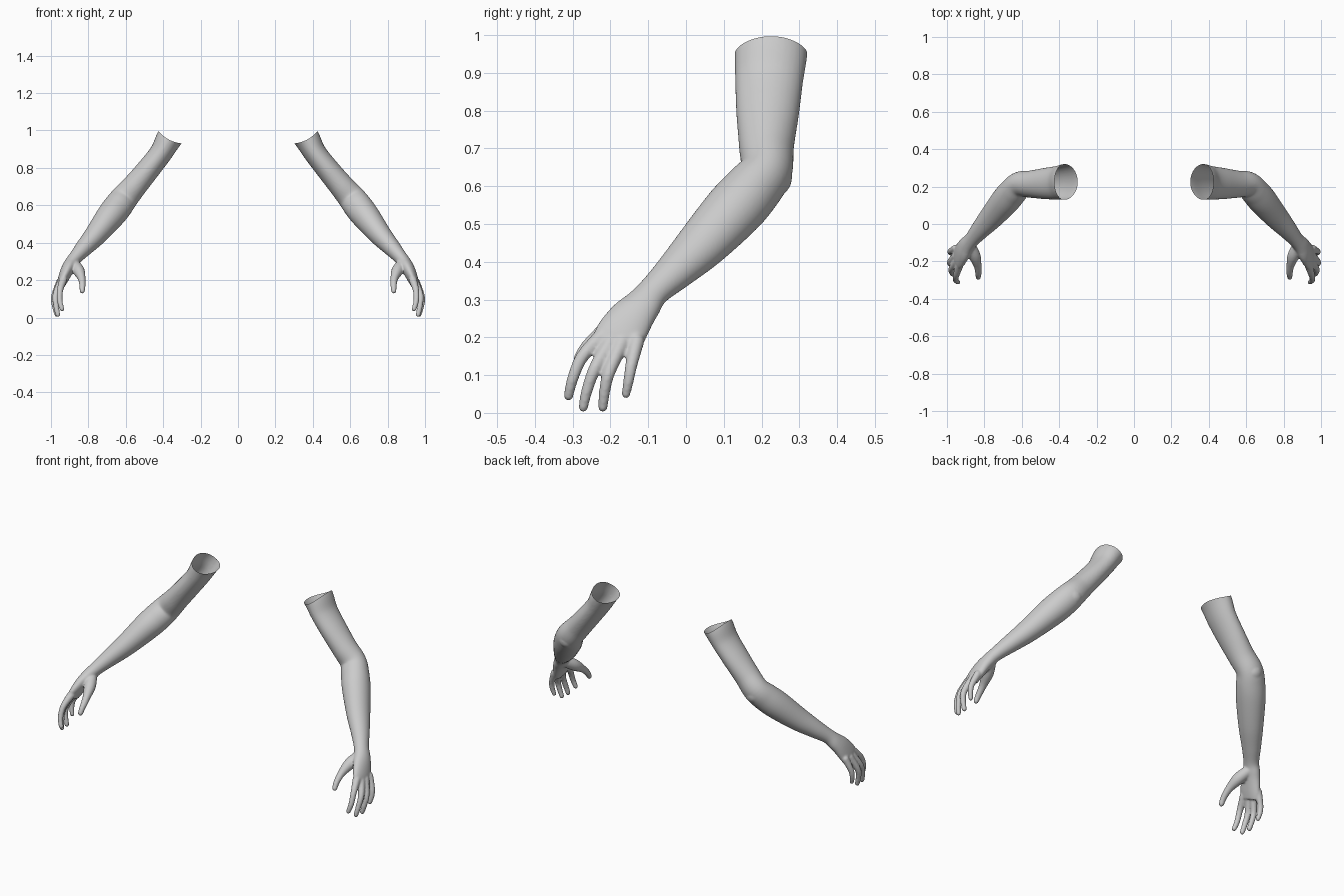
import bpy, bmesh, math
from mathutils import Vector, Matrix

if "Cube" in bpy.data.objects:
    bpy.data.objects.remove(bpy.data.objects["Cube"], do_unlink=True)

# One plain material
grey = bpy.data.materials.new("light_grey")
grey.use_nodes = True
grey.diffuse_color = (0.6, 0.6, 0.6, 1)
grey.node_tree.nodes["Principled BSDF"].inputs["Base Color"].default_value = (0.6, 0.6, 0.6, 1)


def spline(points, steps=6):
    """Smooth curve through the points, all components alike."""
    pts = [points[0]] + list(points) + [points[-1]]
    out = []
    for p, q, r, s in zip(pts, pts[1:], pts[2:], pts[3:]):
        for k in range(steps):
            t = k / steps
            out.append([0.5 * (2 * b + (c - a) * t + (2 * a - 5 * b + 4 * c - d) * t * t
                               + (3 * b - a - 3 * c + d) * t ** 3)
                        for a, b, c, d in zip(p, q, r, s)])
    return out + [list(points[-1])]


def loft(bm, points, sides=32):
    """Closed tube of elliptical rings: x, y, z, half width, half thickness."""
    path = spline(points)
    rings = []
    for i, (x, y, z, a, b) in enumerate(path):
        before = Vector(path[max(i - 1, 0)][:3])
        after = Vector(path[min(i + 1, len(path) - 1)][:3])
        t = (after - before).normalized()
        u = Vector((0, 1, 0))
        u = (u - t * u.dot(t)).normalized()
        v = t.cross(u)
        rings.append([bm.verts.new(Vector((x, y, z)) + u * (a * math.cos(w)) + v * (b * math.sin(w)))
                      for w in (math.tau * k / sides for k in range(sides))])
    for r, s in zip(rings, rings[1:]):
        for k in range(sides):
            n = (k + 1) % sides
            bm.faces.new((r[k], r[n], s[n], s[k]))
    bm.faces.new(rings[0][::-1])
    bm.faces.new(rings[-1])


def ball(bm, x, y, z, r):
    bmesh.ops.create_icosphere(bm, subdivisions=3, radius=r, matrix=Matrix.Translation((x, y, z)))


def digit(bm, points):
    """Finger or thumb: round tube with a ball at each end."""
    points = [(x, y, z, r + 0.001) for x, y, z, r in points]
    loft(bm, [p + (p[3],) for p in points], 20)
    ball(bm, *points[0])
    ball(bm, *points[-1])


bm = bmesh.new()

# Upper arm, forearm, wrist and palm
loft(bm, [
    (0.315, 0.225, 1.025, 0.097, 0.072),
    (0.365, 0.225, 0.962, 0.096, 0.070),
    (0.412, 0.220, 0.880, 0.090, 0.061),
    (0.480, 0.216, 0.792, 0.083, 0.062),
    (0.550, 0.213, 0.707, 0.073, 0.066),
    (0.607, 0.212, 0.640, 0.069, 0.073),
    (0.645, 0.175, 0.590, 0.076, 0.077),
    (0.688, 0.125, 0.535, 0.079, 0.074),
    (0.760, 0.040, 0.443, 0.068, 0.060),
    (0.822, -0.030, 0.374, 0.053, 0.047),
    (0.868, -0.085, 0.322, 0.043, 0.037),
    (0.895, -0.115, 0.285, 0.050, 0.036),
    (0.915, -0.145, 0.250, 0.060, 0.034),
    (0.935, -0.175, 0.205, 0.066, 0.028),
    (0.947, -0.193, 0.172, 0.060, 0.020)])

# Elbow bone
ball(bm, 0.611, 0.229, 0.622, 0.052)

# Index, middle, ring and little finger, then the thumb
digit(bm, [(0.935, -0.225, 0.200, 0.021), (0.951, -0.275, 0.148, 0.016),
           (0.953, -0.300, 0.090, 0.014), (0.941, -0.311, 0.045, 0.012)])
digit(bm, [(0.948, -0.200, 0.185, 0.020), (0.975, -0.240, 0.120, 0.016),
           (0.972, -0.262, 0.060, 0.014), (0.963, -0.272, 0.015, 0.012)])
digit(bm, [(0.953, -0.170, 0.185, 0.020), (0.983, -0.203, 0.110, 0.016),
           (0.980, -0.215, 0.060, 0.014), (0.968, -0.220, 0.015, 0.012)])
digit(bm, [(0.953, -0.130, 0.190, 0.019), (0.980, -0.145, 0.125, 0.015),
           (0.983, -0.152, 0.085, 0.013), (0.975, -0.159, 0.050, 0.011)])
digit(bm, [(0.878, -0.115, 0.285, 0.029), (0.852, -0.170, 0.250, 0.031),
           (0.836, -0.225, 0.210, 0.020), (0.832, -0.265, 0.172, 0.016),
           (0.833, -0.285, 0.142, 0.013)])

# Fuse the pieces into one smooth skin
mesh = bpy.data.meshes.new("left_arm")
bm.to_mesh(mesh)
bm.free()
left = bpy.data.objects.new("left_arm", mesh)
bpy.context.collection.objects.link(left)
fuse = left.modifiers.new("fuse", "REMESH")
fuse.mode = "VOXEL"
fuse.voxel_size = 0.005
soft = left.modifiers.new("soften", "SMOOTH")
soft.factor = 0.5
soft.iterations = 8
graph = bpy.context.evaluated_depsgraph_get()
skin = bpy.data.meshes.new_from_object(left.evaluated_get(graph))
left.modifiers.clear()

# Cut the shoulder open, with its rim dipping at front and back
bm = bmesh.new()
bm.from_mesh(skin)
centre = Vector((0.365, 0.225, 0.965))
up = Vector((-0.47, 0, 0.88)).normalized()
bmesh.ops.bisect_plane(bm, geom=bm.verts[:] + bm.edges[:] + bm.faces[:], dist=1e-5,
                       plane_co=centre, plane_no=up, clear_outer=True)
for v in bm.verts:
    near = max(0, 1 + (v.co - centre).dot(up) / 0.1)
    v.co -= up * (0.014 * near * ((v.co.y - centre.y) / 0.095) ** 2)
bmesh.ops.recalc_face_normals(bm, faces=bm.faces[:])
for f in bm.faces:
    f.smooth = True
bm.to_mesh(skin)

# Mirrored right arm
bmesh.ops.scale(bm, vec=(-1, 1, 1), verts=bm.verts[:])
bmesh.ops.reverse_faces(bm, faces=bm.faces[:])
other = bpy.data.meshes.new("right_arm")
bm.to_mesh(other)
bm.free()
left.data = skin
bpy.data.meshes.remove(mesh)
right = bpy.data.objects.new("right_arm", other)
bpy.context.collection.objects.link(right)
for arm in (left, right):
    arm.data.materials.clear()
    arm.data.materials.append(grey)
